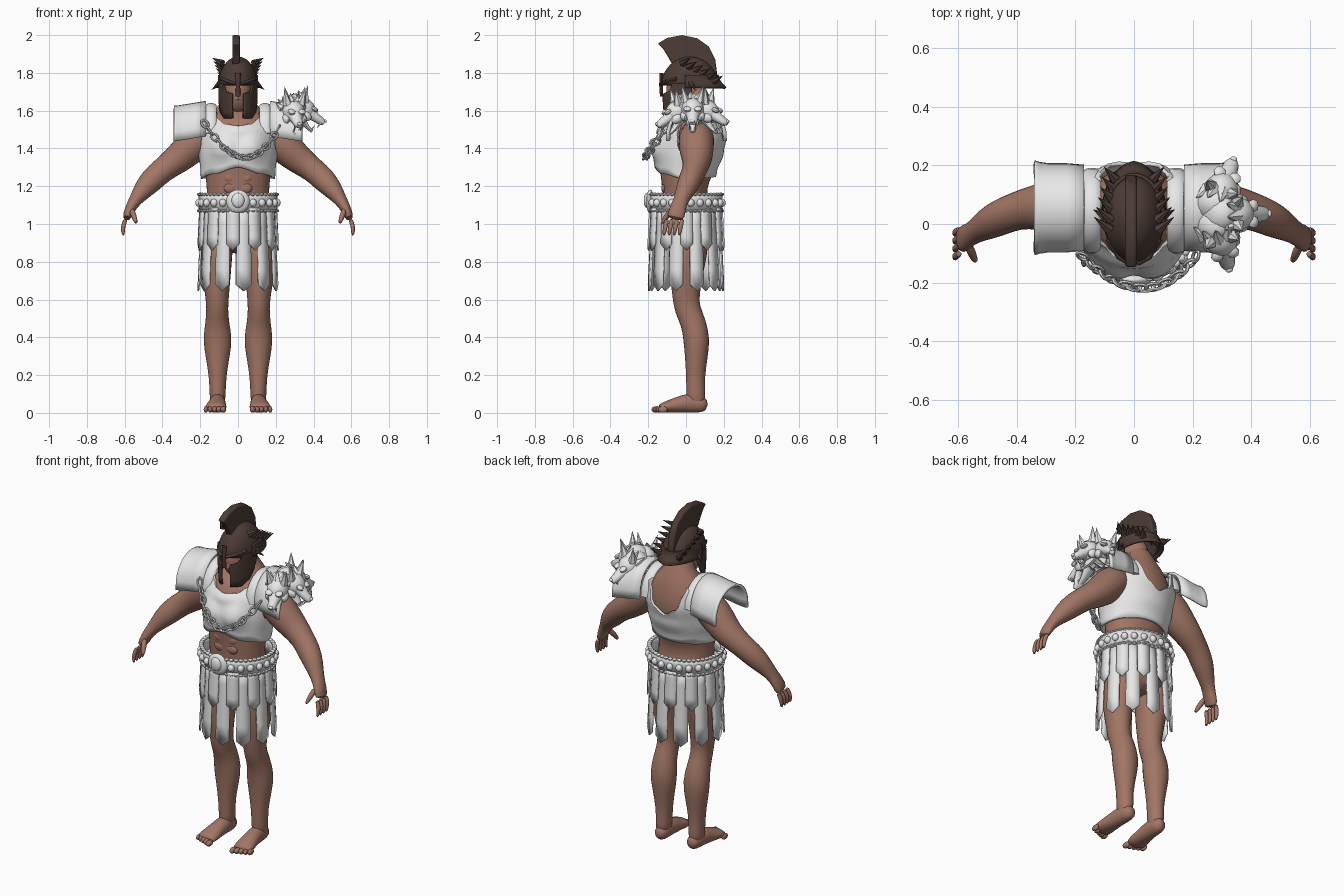
import bpy, bmesh
from math import sin, cos, pi, radians, sqrt
from mathutils import Vector, Matrix

if "Cube" in bpy.data.objects:
    bpy.data.objects.remove(bpy.data.objects["Cube"])


def material(name, rgb):
    m = bpy.data.materials.new(name)
    m.use_nodes = True
    m.diffuse_color = (*rgb, 1)
    m.node_tree.nodes["Principled BSDF"].inputs["Base Color"].default_value = (*rgb, 1)
    return m


SKIN = material("tan skin", (0.36, 0.18, 0.13))
WHITE = material("pale armour", (0.8, 0.8, 0.8))
DARK = material("dark bronze", (0.075, 0.045, 0.037))


# ---- helpers ----
def put(name, bm, mat, angle=45, thick=0, subdiv=0):
    bmesh.ops.remove_doubles(bm, verts=bm.verts, dist=0.0001)
    bmesh.ops.recalc_face_normals(bm, faces=bm.faces)
    me = bpy.data.meshes.new(name)
    bm.to_mesh(me)
    bm.free()
    me.materials.append(mat)
    ob = bpy.data.objects.new(name, me)
    bpy.context.collection.objects.link(ob)
    bpy.ops.object.select_all(action='DESELECT')
    ob.select_set(True)
    bpy.context.view_layer.objects.active = ob
    bpy.ops.object.shade_smooth_by_angle(angle=radians(angle))
    if thick:
        mod = ob.modifiers.new("thickness", 'SOLIDIFY')
        mod.thickness, mod.offset = thick, 0
    if subdiv:
        mod = ob.modifiers.new("smooth", 'SUBSURF')
        mod.levels = mod.render_levels = subdiv
    return ob


def tube(bm, rings, ref=(1, 0, 0), n=14):
    """Loft ellipses (x, y, z, radius along ref, other radius) along their path."""
    pts = [Vector(r[:3]) for r in rings]
    loops = []
    for i, r in enumerate(rings):
        t = (pts[min(i + 1, len(pts) - 1)] - pts[max(i - 1, 0)]).normalized()
        u = Vector(ref)
        u = (u - t * u.dot(t)).normalized()
        v = t.cross(u)
        loops.append([bm.verts.new(pts[i] + u * r[3] * cos(2 * pi * k / n) + v * r[4] * sin(2 * pi * k / n))
                      for k in range(n)])
    for a, b in zip(loops, loops[1:]):
        for k in range(n):
            bm.faces.new((a[k], a[(k + 1) % n], b[(k + 1) % n], b[k]))
    bm.faces.new(loops[0])
    bm.faces.new(loops[-1])


def ball(bm, loc, size, seg=14):
    bmesh.ops.create_uvsphere(bm, u_segments=seg, v_segments=seg // 2 + 1, radius=1,
                              matrix=Matrix.Translation(loc) @ Matrix.Diagonal((*size, 1)))


def spike(bm, base, tip, r):
    a, b = Vector(base), Vector(tip)
    rot = (b - a).to_track_quat('Z', 'Y').to_matrix().to_4x4()
    bmesh.ops.create_cone(bm, cap_ends=True, segments=6, radius1=r, radius2=0, depth=(b - a).length,
                          matrix=Matrix.Translation((a + b) / 2) @ rot)


def interp(table, x):
    """Smooth lookup in rows of (key, values...)."""
    if x <= table[0][0]:
        return table[0][1:]
    for p, q in zip(table, table[1:]):
        if x <= q[0]:
            f = (x - p[0]) / (q[0] - p[0])
            f = f * f * (3 - 2 * f)
            return [a + (b - a) * f for a, b in zip(p[1:], q[1:])]
    return table[-1][1:]


def shell(bm, surf, a0, a1, low, high, cols, rows):
    """Sheet around the body; angle 0 is the front, 90 is its left."""
    grid = []
    for i in range(cols + 1):
        a = a0 + (a1 - a0) * i / cols
        lo, hi = low(a), high(a)
        grid.append([bm.verts.new(surf(a, lo + (hi - lo) * sin(pi / 2 * j / rows))) for j in range(rows + 1)])
    for p, q in zip(grid, grid[1:]):
        for j in range(rows):
            bm.faces.new((p[j], q[j], q[j + 1], p[j + 1]))


def oval(a, z, cy, rx, ry):
    return Vector((rx * sin(radians(a)), cy - ry * cos(radians(a)), z))


def around(a):
    return abs((a + 180) % 360 - 180)


# ---- body: height, centre y, half width, half depth ----
TORSO = [(0.84, 0.01, 0.15, 0.11), (0.95, 0.02, 0.175, 0.15), (1.08, 0, 0.165, 0.125),
         (1.18, -0.01, 0.165, 0.115), (1.27, 0, 0.175, 0.14), (1.38, 0.012, 0.185, 0.165),
         (1.48, 0.035, 0.19, 0.165), (1.56, 0.055, 0.175, 0.13), (1.61, 0.065, 0.12, 0.095),
         (1.66, 0.05, 0.072, 0.075), (1.74, 0.03, 0.062, 0.065)]
bm = bmesh.new()
tube(bm, [(0, cy, z, rx, ry) for z, cy, rx, ry in TORSO], n=24)
for s in (1, -1):
    for z in (1.19, 1.245):
        ball(bm, (s * 0.04, -0.112, z), (0.038, 0.02, 0.03))
put("torso", bm, SKIN, 80, subdiv=1)

bm = bmesh.new()
ball(bm, (0, -0.005, 1.705), (0.075, 0.1, 0.125), 20)
spike(bm, (0, -0.09, 1.66), (0, -0.1, 1.73), 0.02)
put("head", bm, SKIN)

LEG = [(0.105, 0.02, 0.96, 0.085, 0.11), (0.115, 0.01, 0.84, 0.088, 0.105), (0.115, 0, 0.72, 0.078, 0.088),
       (0.11, 0, 0.62, 0.064, 0.074), (0.11, 0.005, 0.55, 0.058, 0.07), (0.11, 0.04, 0.48, 0.064, 0.068),
       (0.108, 0.057, 0.39, 0.08, 0.073), (0.108, 0.055, 0.3, 0.066, 0.062), (0.108, 0.05, 0.19, 0.046, 0.05),
       (0.108, 0.052, 0.1, 0.044, 0.052), (0.108, 0.055, 0.03, 0.04, 0.05)]
FOOT = [(0.105, 0.115, 0.04, 0.025, 0.03), (0.106, 0.08, 0.045, 0.042, 0.045), (0.108, 0.02, 0.055, 0.043, 0.055),
        (0.112, -0.05, 0.042, 0.05, 0.042), (0.118, -0.11, 0.03, 0.06, 0.03), (0.12, -0.145, 0.022, 0.055, 0.022)]
ARM = [(0.12, 0.06, 1.49, 0.08, 0.08), (0.2, 0.055, 1.465, 0.098, 0.1), (0.265, 0.055, 1.39, 0.095, 0.092),
       (0.33, 0.06, 1.335, 0.08, 0.078), (0.4, 0.045, 1.285, 0.065, 0.066), (0.45, 0.025, 1.24, 0.064, 0.068),
       (0.5, 0, 1.185, 0.056, 0.056), (0.545, -0.028, 1.125, 0.038, 0.034), (0.575, -0.045, 1.075, 0.045, 0.028),
       (0.594, -0.06, 1.02, 0.05, 0.022)]
for s, side in ((1, "left"), (-1, "right")):
    flip = lambda rings: [(s * r[0], *r[1:]) for r in rings]
    bm = bmesh.new()
    tube(bm, flip(LEG))
    tube(bm, flip(FOOT))
    for k in range(5):
        ball(bm, (s * (0.078 + 0.023 * k), -0.158 + 0.009 * k, 0.018), (0.017 - 0.001 * k, 0.028, 0.018), 10)
    put(side + "_leg", bm, SKIN, 80, subdiv=1)
    bm = bmesh.new()
    tube(bm, flip(ARM), (0, 1, 0))
    for k in range(4):
        y = -0.1 + 0.027 * k
        tube(bm, flip([(0.592, y, 1.03, 0.014, 0.014), (0.612, y - 0.01, 0.985, 0.014, 0.013),
                       (0.606, y - 0.018, 0.935, 0.009, 0.009)]), (0, 1, 0), 8)
    tube(bm, flip([(0.565, -0.07, 1.08, 0.018, 0.018), (0.55, -0.105, 1.04, 0.016, 0.016),
                   (0.538, -0.13, 1.0, 0.01, 0.01)]), (1, 0, 0), 8)
    put(side + "_arm", bm, SKIN, 80, subdiv=1)


# ---- chest armour ----
def chest(a, z):
    cy, rx, ry = interp(TORSO, z)
    p = oval(a, z, cy, rx + 0.016, ry + 0.016)
    if p.y < 0:
        d = ((abs(p.x) - 0.085) / 0.075) ** 2 + ((z - 1.41) / 0.07) ** 2
        p.y -= 0.025 * max(0, 1 - d)
    return p


NECKLINE = [(0, 1.515), (20, 1.525), (35, 1.56), (46, 1.59), (56, 1.56), (75, 1.39), (90, 1.36), (105, 1.37),
            (122, 1.5), (135, 1.59), (145, 1.56), (160, 1.46), (180, 1.42)]
HEM = [(0, 1.3), (40, 1.265), (90, 1.24), (180, 1.25)]
bm = bmesh.new()
shell(bm, chest, 0, 360, lambda a: interp(HEM, around(a))[0], lambda a: interp(NECKLINE, around(a))[0], 72, 14)
put("chest_armour", bm, WHITE, thick=0.014)

for s, side in ((1, "left"), (-1, "right")):
    bm = bmesh.new()
    tube(bm, [(s * 0.143, 0.045 - 0.135 * cos(t * pi / 12), 1.48 + 0.148 * sin(t * pi / 12), 0.03, 0.012)
              for t in range(13)], n=10)
    put(side + "_shoulder_strap", bm, WHITE)
    # arched shoulder plate, lower and flared at its outer edge
    bm = bmesh.new()
    cols = [[bm.verts.new((s * x, 0.055 - r * cos(t * pi / 16), 1.455 - drop + 0.18 * sin(t * pi / 16) ** 0.8))
             for t in range(17)] for x, r, drop in ((0.17, 0.14, -0.01), (0.23, 0.145, 0), (0.29, 0.145, 0.01),
                                                     (0.325, 0.15, 0.015), (0.34, 0.155, 0.015))]
    for p, q in zip(cols, cols[1:]):
        for k in range(16):
            bm.faces.new((p[k], p[k + 1], q[k + 1], q[k]))
    put(side + "_shoulder_plate", bm, WHITE, thick=0.014)


# ---- beast heads on the left shoulder ----
def beast_head(name, loc, yaw, pitch):
    bm = bmesh.new()
    ball(bm, (0, 0, 0), (0.06, 0.07, 0.058))
    ball(bm, (0, 0.05, -0.02), (0.072, 0.06, 0.075))
    tube(bm, [(0, -0.02, 0.005, 0.048, 0.042), (0, -0.08, -0.004, 0.031, 0.026), (0, -0.12, -0.006, 0.025, 0.021),
              (0, -0.135, -0.008, 0.015, 0.012)], n=10)
    tube(bm, [(0, -0.01, -0.045, 0.04, 0.022), (0, -0.07, -0.07, 0.024, 0.012), (0, -0.105, -0.078, 0.014, 0.008)], n=10)
    ball(bm, (0, -0.132, 0.006), (0.013, 0.01, 0.009), 8)
    for s in (1, -1):
        spike(bm, (s * 0.036, 0.015, 0.035), (s * 0.058, 0.045, 0.12), 0.026)
        ball(bm, (s * 0.028, -0.052, 0.03), (0.022, 0.022, 0.013), 8)
        ball(bm, (s * 0.044, -0.03, -0.025), (0.022, 0.035, 0.026), 8)
        spike(bm, (s * 0.017, -0.118, -0.015), (s * 0.017, -0.116, -0.052), 0.007)
        spike(bm, (s * 0.013, -0.095, -0.07), (s * 0.014, -0.1, -0.04), 0.006)
    for k in range(11):
        a = 2 * pi * k / 11
        spike(bm, (0.055 * cos(a), 0.02, 0.055 * sin(a) - 0.015), (0.085 * cos(a), 0.075, 0.085 * sin(a) - 0.015), 0.026)
    bm.transform(Matrix.Translation(loc) @ Matrix.Rotation(radians(yaw), 4, 'Z') @ Matrix.Rotation(radians(pitch), 4, 'X'))
    put(name, bm, WHITE)


beast_head("front_beast_head", (0.295, -0.045, 1.595), 15, 32)
beast_head("outer_beast_head", (0.345, 0.035, 1.61), 90, 32)
beast_head("rear_beast_head", (0.295, 0.11, 1.6), 158, 28)

# ---- chain across the chest ----
P0, P1, P2 = Vector((-0.175, -0.11, 1.53)), Vector((0.045, -0.325, 1.19)), Vector((0.21, -0.11, 1.5))
bm = bmesh.new()
LINKS = 18
for i in range(LINKS):
    t = i / (LINKS - 1)
    pos = P0 * (1 - t) ** 2 + P1 * 2 * t * (1 - t) + P2 * t * t
    tan = (P1 - P0) * (1 - t) + (P2 - P1) * t
    m = (Matrix.Translation(pos) @ tan.to_track_quat('X', 'Z').to_matrix().to_4x4()
         @ Matrix.Rotation(pi / 2 * (i % 2) + pi / 4, 4, 'X'))
    loops = [[bm.verts.new(m @ Vector(((0.021 + 0.006 * cos(v * pi / 3)) * 1.2 * cos(u * pi / 7),
                                       (0.016 + 0.006 * cos(v * pi / 3)) * sin(u * pi / 7), 0.006 * sin(v * pi / 3))))
              for v in range(6)] for u in range(14)]
    for u in range(14):
        for v in range(6):
            a, b, w = loops[u], loops[(u + 1) % 14], (v + 1) % 6
            bm.faces.new((a[v], b[v], b[w], a[w]))
put("chest_chain", bm, WHITE)

# ---- belt and strap skirt ----
bm = bmesh.new()
shell(bm, lambda a, z: oval(a, z, 0, 0.2, 0.185), 0, 360, lambda a: 1.07, lambda a: 1.155, 48, 2)
put("belt", bm, WHITE, thick=0.016)
bm = bmesh.new()
for k in range(24):
    ball(bm, oval(k * 15 + 7.5, 1.112, 0, 0.208, 0.193), (0.02, 0.02, 0.022), 8)
for z in (1.07, 1.157):
    for k in range(48):
        ball(bm, oval(k * 7.5, z, 0, 0.203, 0.188), (0.014, 0.014, 0.009), 8)
ball(bm, (0, -0.19, 1.12), (0.062, 0.022, 0.062), 16)
ball(bm, (0, -0.208, 1.125), (0.034, 0.016, 0.04), 12)
put("belt_ornaments", bm, WHITE)


def skirt_strap(bm, mid, half, tip, out):
    rows = []
    for j in range(6):
        z = 1.085 + (tip + 0.035 - 1.085) * j / 5
        r = 0.19 + out + (1.085 - z) * 0.05
        rows.append([bm.verts.new(oval(mid + k * half, z - (0.035 if j == 5 and k == 0 else 0), 0, r, r - 0.012))
                     for k in (-1, 0, 1)])
    for p, q in zip(rows, rows[1:]):
        for k in (0, 1):
            bm.faces.new((p[k], p[k + 1], q[k + 1], q[k]))


COUNT = 11
for name, shift, half, tip, out in (("long_skirt_straps", 9, 11, 0.645, 0), ("short_skirt_straps", 25.4, 9.5, 0.86, 0.012)):
    bm = bmesh.new()
    for k in range(COUNT):
        skirt_strap(bm, shift + k * 360 / COUNT, half, tip, out)
    put(name, bm, WHITE, 30, thick=0.009)


# ---- helmet ----
def dome(a, z):
    f = sqrt(max(0, 1 - (max(0, z - 1.73) / 0.15) ** 2))
    return oval(a, z, 0.02, 0.098 * f, 0.145 * f)


def cheek(a, z):
    f = 1 - 0.5 * max(0, 1.66 - z)
    return oval(a, z, 0.02, 0.098 * f, 0.145 * f)


def neck_guard(a, z):
    f = 1 + 0.3 * ((1.79 - z) / 0.07) ** 2 * (around(a) - 80) / 100
    return oval(a, z, 0.02, 0.1 * f, 0.147 * f)


bm = bmesh.new()
shell(bm, dome, 0, 360, lambda a: 1.735, lambda a: 1.88, 40, 10)
for s in (1, -1):
    shell(bm, cheek, s * 17, s * 95, lambda a: 1.56 + 0.14 * (max(0, around(a) - 50) / 45) ** 2,
          lambda a: interp([(17, 1.69), (42, 1.7), (52, 1.745), (95, 1.745)], around(a))[0], 14, 6)
shell(bm, neck_guard, 80, 280, lambda a: 1.72, lambda a: 1.79, 28, 5)
put("helmet", bm, DARK, thick=0.012)

bm = bmesh.new()
tube(bm, [(0, -0.13, 1.8, 0.016, 0.01), (0, -0.132, 1.735, 0.011, 0.01), (0, -0.13, 1.675, 0.014, 0.008)], n=8)
for s in (1, -1):
    tube(bm, [(s * 0.012, -0.133, 1.74, 0.008, 0.01), (s * 0.05, -0.112, 1.752, 0.01, 0.011),
              (s * 0.088, -0.05, 1.768, 0.01, 0.01)], (0, 0, 1), 8)
    # swept side thorns
    for k in range(6):
        y, z = -0.02 + 0.034 * k, 1.85 - 0.019 * k
        spike(bm, (s * (0.082 - 0.004 * k), y, z), (s * (0.138 - 0.007 * k), y + 0.045, z + 0.03), 0.02)
    spike(bm, (s * 0.09, 0.02, 1.75), (s * 0.14, 0.05, 1.71), 0.02)
put("helmet_trim", bm, DARK)

# crest blade extruded from its side outline
OUTLINE = [(-0.15, 1.955), (-0.1, 1.985), (-0.02, 2.0), (0.06, 1.983), (0.12, 1.94), (0.155, 1.87), (0.168, 1.77),
           (0.13, 1.78), (0.07, 1.84), (-0.07, 1.84), (-0.095, 1.885), (-0.12, 1.925)]
bm = bmesh.new()
face = bm.faces.new([bm.verts.new((-0.03, y, z)) for y, z in OUTLINE])
new = bmesh.ops.extrude_face_region(bm, geom=[face])["geom"]
bmesh.ops.translate(bm, vec=(0.04, 0, 0), verts=[v for v in new if isinstance(v, bmesh.types.BMVert)])
crest = put("helmet_crest", bm, DARK)
bev = crest.modifiers.new("rounding", 'BEVEL')
bev.width, bev.segments = 0.008, 2
